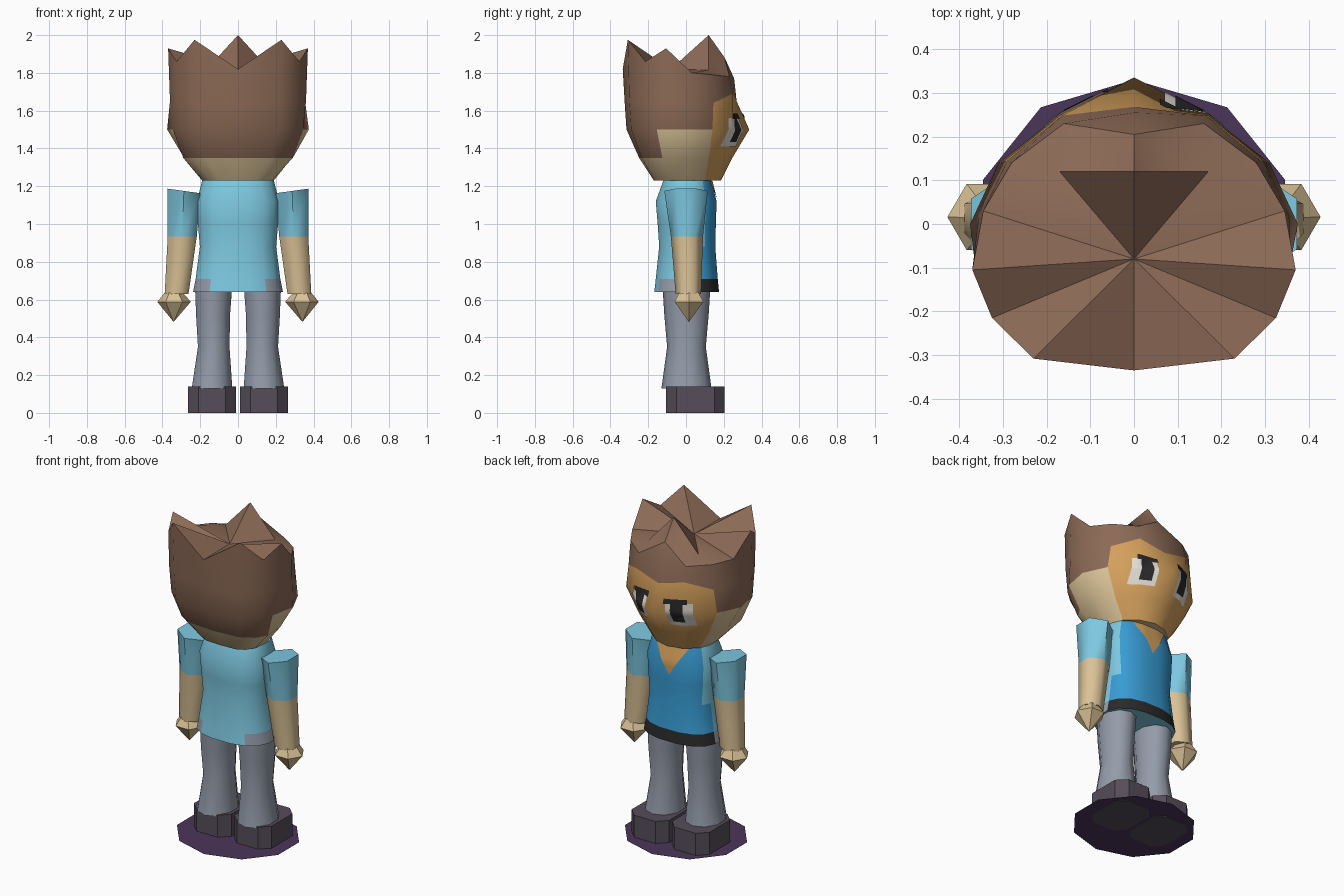
import bpy, bmesh, math
from mathutils import Vector
from mathutils.bvhtree import BVHTree

if "Cube" in bpy.data.objects:
    bpy.data.objects.remove(bpy.data.objects["Cube"])


def material(name, r, g, b):
    m = bpy.data.materials.new(name)
    lin = [(c / 255 / 12.92 if c < 11 else ((c / 255 + 0.055) / 1.055) ** 2.4) for c in (r, g, b)]
    m.diffuse_color = (*lin, 1)
    m.use_nodes = True
    m.node_tree.nodes["Principled BSDF"].inputs["Base Color"].default_value = m.diffuse_color
    return m


HAIR = material("hair brown", 140, 106, 86)
SKIN = material("pale skin", 218, 194, 150)
FACE = material("warm skin", 212, 160, 92)
SHIRT = material("light blue", 125, 200, 224)
PANEL = material("deep blue", 56, 156, 212)
TROUSER = material("grey", 148, 156, 170)
SHOE = material("shoe grey", 86, 77, 90)
PURPLE = material("dark purple", 74, 54, 90)
BLACK = material("black", 42, 41, 43)
WHITE = material("off white", 226, 222, 212)


def finish(name, bm, mats, rule=None, angle=40):
    """Turn a bmesh into an object; rule(face centre) picks the material."""
    bm.normal_update()
    if rule:
        for f in bm.faces:
            f.material_index = rule(f.calc_center_median())
    me = bpy.data.meshes.new(name)
    bm.to_mesh(me)
    bm.free()
    for m in mats:
        me.materials.append(m)
    ob = bpy.data.objects.new(name, me)
    bpy.context.collection.objects.link(ob)
    bpy.ops.object.select_all(action='DESELECT')
    ob.select_set(True)
    bpy.context.view_layer.objects.active = ob
    bpy.ops.object.shade_smooth_by_angle(angle=math.radians(angle))
    return ob


def loft(rings, cap_top=True):
    """Skin closed rings from bottom to top."""
    bm = bmesh.new()
    vs = [[bm.verts.new(p) for p in ring] for ring in rings]
    n = len(vs[0])
    for a, b in zip(vs, vs[1:]):
        for i in range(n):
            j = (i + 1) % n
            bm.faces.new((a[i], a[j], b[j], b[i]))
    bm.faces.new(vs[0][::-1])
    if cap_top:
        bm.faces.new(vs[-1])
    return bm, vs


def oval(z, x0, x1, y0, y1, n, start=0.0, power=1.0, tilt=0.0):
    """Ring that fills the given extents; power < 1 makes it boxier."""
    pts = []
    for i in range(n):
        t = start + 2 * math.pi * i / n
        c, s = math.cos(t), math.sin(t)
        c = math.copysign(abs(c) ** power, c)
        s = math.copysign(abs(s) ** power, s)
        pts.append((c, s))
    mx, my = max(p[0] for p in pts), max(p[1] for p in pts)
    return [((x0 + x1) / 2 + (x1 - x0) / 2 * c / mx, (y0 + y1) / 2 + (y1 - y0) / 2 * s / my,
             z + tilt * c / mx) for c, s in pts]


def mirrored(half):
    """Half ring from back to face, completed on the other side."""
    return half + [(-x, y, z) for x, y, z in half[-2:0:-1]]


# Head with hair: four rings plus a spiky crown
jaw = [(x, y, 1.23) for x, y in ((0, -.17), (.10, -.165), (.15, -.14), (.18, -.09),
                                (.19, .0), (.165, .10), (.09, .16), (0, .185))]
cheek = [(x, y, 1.35) for x, y in ((0, -.248), (.17, -.235), (.25, -.19), (.29, -.125),
                                  (.285, .0), (.24, .12), (.13, .205), (0, .245))]
temple = [(x, y, 1.50) for x, y in ((0, -.315), (.22, -.29), (.30, -.22), (.345, -.155),
                                   (.375, .0), (.31, .14), (.17, .25), (0, .335))]
brow = [(0, -.325, 1.65), (.225, -.30, 1.65), (.315, -.22, 1.65), (.36, -.125, 1.65),
        (.355, .02, 1.65), (.29, .145, 1.64), (.165, .248, 1.69), (0, .268, 1.65)]
rim = [(0, -.335, 1.82), (.23, -.308, 1.975), (.325, -.215, 1.86), (.37, -.105, 1.93),
       (.345, .03, 1.80), (.28, .14, 1.79), (.16, .23, 1.78), (0, .255, 1.77)]
bm, vs = loft([mirrored(r) for r in (jaw, cheek, temple, brow, rim)], cap_top=False)
R = vs[-1]
C, P, F = [bm.verts.new(p) for p in ((0, -.08, 1.82), (0, .12, 2.0), (0, .205, 1.88))]
for side in (1, -1):
    S = bm.verts.new((.17 * side, .12, 1.815))
    r = [R[(i * side) % 14] for i in range(8)]
    for tri in ((C, r[0], r[1]), (C, r[1], r[2]), (C, r[2], r[3]), (C, r[3], r[4]), (C, r[4], S),
                (C, S, P), (r[4], r[5], S), (S, r[5], r[6]), (S, r[6], F), (S, F, P), (r[6], r[7], F)):
        bm.faces.new(tri if side > 0 else tri[::-1])


def head_colour(c):
    if c.z > 1.70 or (c.z > 1.53 and c.y < .14):
        return 0                      # hair cap
    if c.z > 1.29 and c.y < -.125:
        return 0                      # hair at the back
    return 2 if c.y > .12 else 1      # face, then cheeks and neck


# Front strips of the head take the face colour by their columns
for f in bm.faces:
    f.material_index = head_colour(f.calc_center_median())
for a, b in zip(vs[:3], vs[1:4]):
    for f in bm.faces:
        if all(v in a or v in b for v in f.verts) and len(f.verts) == 4:
            cols = [(a.index(v) if v in a else b.index(v)) for v in f.verts]
            front = all(5 <= c <= 9 for c in cols)
            back = all(c <= 3 or c >= 11 for c in cols)
            upper = a is vs[2]
            lower = a is vs[0]
            f.material_index = 2 if front else 0 if upper or (back and not lower) else 1
head_tree = BVHTree.FromBMesh(bm)
finish("head", bm, [HAIR, SKIN, FACE], angle=45)

# Shirt: rounded rings, deep blue front panel, belt and pocket edges
body = [(.64, .238, -.168, .175), (.69, .228, -.162, .17), (.71, .224, -.16, .168), (.88, .202, -.142, .155),
        (1.0, .212, -.15, .158), (1.12, .218, -.16, .162), (1.23, .19, -.12, .135)]
bm, vs = loft([oval(z, -x, x, y0, y1, 16, math.pi / 16, .8) for z, x, y0, y1 in body])


def shirt_colour(c):
    front = c.y > .075
    if .65 < c.z < .71 and front:
        return 2
    if .65 < c.z < .71 and .12 < abs(c.x):
        return 3
    if c.z < .69 and c.z > .641 and front:
        return 2
    return 1 if front else 0


body_tree = BVHTree.FromBMesh(bm)
finish("shirt", bm, [SHIRT, PANEL, BLACK, TROUSER], shirt_colour)


def decal(name, tree, corners, mat, lift, n=8):
    """Thin patch wrapped onto the front of a surface; corners are (x, z)."""
    bm = bmesh.new()
    a, b, c, d = [Vector(p) for p in corners]
    grid = []
    for i in range(n + 1):
        row = []
        for j in range(n + 1):
            p = a.lerp(b, i / n).lerp(d.lerp(c, i / n), j / n)
            hit = tree.ray_cast(Vector((p.x, 2, p.y)), Vector((0, -1, 0)))
            row.append(bm.verts.new((p.x, (hit[0].y if hit[0] else .1) + lift, p.y)))
        grid.append(row)
    for i in range(n):
        for j in range(n):
            bm.faces.new((grid[i][j], grid[i][j + 1], grid[i + 1][j + 1], grid[i + 1][j]))
    bmesh.ops.remove_doubles(bm, verts=bm.verts, dist=1e-5)
    bmesh.ops.recalc_face_normals(bm, faces=bm.faces)
    if sum(f.normal.y for f in bm.faces) < 0:
        bmesh.ops.reverse_faces(bm, faces=bm.faces)
    finish(name, bm, [mat])


# Open collar
decal("collar_opening", body_tree, [(-.115, 1.228), (.115, 1.228), (.002, 1.05), (-.002, 1.05)], FACE, .005)

for s, tag in ((1, "right"), (-1, "left")):
    # Eyes: white, pupil and upper lid
    def box(x0, x1, z0, z1):
        return [(s * x0, z0), (s * x1, z0), (s * x1, z1), (s * x0, z1)]
    decal(tag + "_eye_white", head_tree, box(.07, .205, 1.41, 1.56), WHITE, .004)
    decal(tag + "_pupil", head_tree, box(.095, .16, 1.435, 1.56), BLACK, .007)
    decal(tag + "_eyelid", head_tree, box(.06, .18, 1.555, 1.585), BLACK, .006)

    def span(x0, x1):
        return (x0, x1) if s > 0 else (-x1, -x0)

    # Arm with sleeve
    arm = [(.63, .262, .388, -.055, .08, 0), (.935, .218, .372, -.08, .09, 0),
           (1.175, .20, .373, -.115, .115, .012)]
    bm, _ = loft([oval(z, *span(x0, x1), y0, y1, 6, math.pi / 6, 1, s * t) for z, x0, x1, y0, y1, t in arm])
    finish(tag + "_arm", bm, [SKIN, SHIRT], lambda c: int(c.z > .935), 62)

    # Hand
    hand = [(.485, .338, .344, .012, .018), (.588, .25, .427, -.06, .092), (.64, .295, .385, -.035, .065)]
    bm, _ = loft([oval(z, *span(x0, x1), y0, y1, 6) for z, x0, x1, y0, y1 in hand])
    finish(tag + "_hand", bm, [SKIN])

    # Trouser leg
    leg = [(.13, .03, .245, -.13, .135), (.35, .045, .212, -.10, .105), (.52, .042, .222, -.115, .12),
           (.68, .03, .228, -.125, .13)]
    bm, _ = loft([oval(z, *span(x0, x1), y0, y1, 10, math.pi / 10) for z, x0, x1, y0, y1 in leg])
    finish(tag + "_leg", bm, [TROUSER], angle=50)

    # Shoe with clipped corners
    x0, x1 = span(.01, .265)
    y0, y1, k = -.105, .205, .055
    outline = [(x0 + k, y0), (x1 - k, y0), (x1, y0 + k), (x1, y1 - k),
               (x1 - k, y1), (x0 + k, y1), (x0, y1 - k), (x0, y0 + k)]
    bm, _ = loft([[(x, y, z) for x, y in outline] for z in (0, .14)])
    finish(tag + "_shoe", bm, [SHOE], angle=30)

# Flat disc under the feet
bm = bmesh.new()
bm.faces.new([bm.verts.new(p) for p in oval(.004, -.345, .345, -.33, .33, 10, math.pi / 10)])
finish("ground_disc", bm, [PURPLE])
